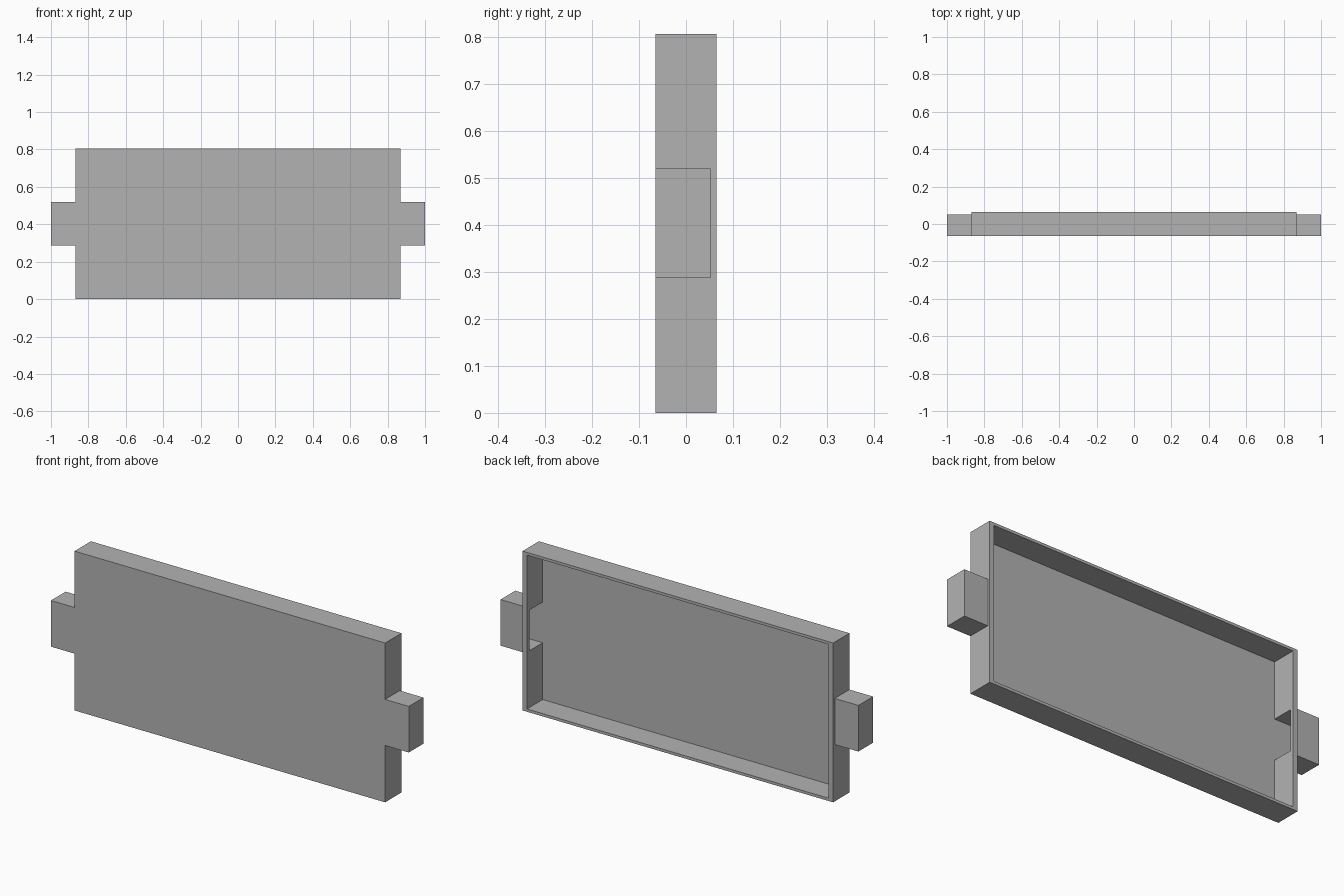
import bpy
import bmesh

if "Cube" in bpy.data.objects:
    bpy.data.objects.remove(bpy.data.objects["Cube"], do_unlink=True)

grey = bpy.data.materials.new("plain_grey")
grey.use_nodes = True
colour = (0.45, 0.45, 0.45, 1)
grey.diffuse_color = colour
grey.node_tree.nodes["Principled BSDF"].inputs["Base Color"].default_value = colour


def box(name, low, high):
    """Box between two opposite corners."""
    bm = bmesh.new()
    bmesh.ops.create_cube(bm, size=1)
    for v in bm.verts:
        v.co = [high[i] if v.co[i] > 0 else low[i] for i in range(3)]
    mesh = bpy.data.meshes.new(name)
    bm.to_mesh(mesh)
    bm.free()
    mesh.materials.append(grey)
    obj = bpy.data.objects.new(name, mesh)
    bpy.context.collection.objects.link(obj)
    return obj


def combine(target, tool, operation):
    """Apply a boolean and remove the tool object."""
    mod = target.modifiers.new(operation, 'BOOLEAN')
    mod.operation = operation
    mod.solver = 'EXACT'
    mod.object = tool
    bpy.context.view_layer.objects.active = target
    bpy.ops.object.modifier_apply(modifier=mod.name)
    bpy.data.objects.remove(tool, do_unlink=True)


HALF, TOP, DEPTH = 0.868, 0.805, 0.065     # tray outer size
TAB_LOW, TAB_HIGH, TAB_BACK = 0.287, 0.52, 0.052
SIDE, EDGE, SKIN = 0.025, 0.014, 0.005     # wall thickness along x, z, y

# Tray body with one long bar through it that forms both side tabs
tray = box("open_back_tray", (-HALF, -DEPTH, 0), (HALF, DEPTH, TOP))
tabs = box("side_tabs", (-1, -DEPTH, TAB_LOW), (1, TAB_BACK, TAB_HIGH))
combine(tray, tabs, 'UNION')

# Hollow the tray from the back, then hollow the tabs from inside it
cavity = box("tray_cavity", (SIDE - HALF, SKIN - DEPTH, EDGE),
             (HALF - SIDE, DEPTH + 0.1, TOP - EDGE))
combine(tray, cavity, 'DIFFERENCE')
channel = box("tab_cavity", (SIDE - 1, SKIN - DEPTH, TAB_LOW + EDGE),
              (1 - SIDE, TAB_BACK - SKIN, TAB_HIGH - EDGE))
combine(tray, channel, 'DIFFERENCE')
